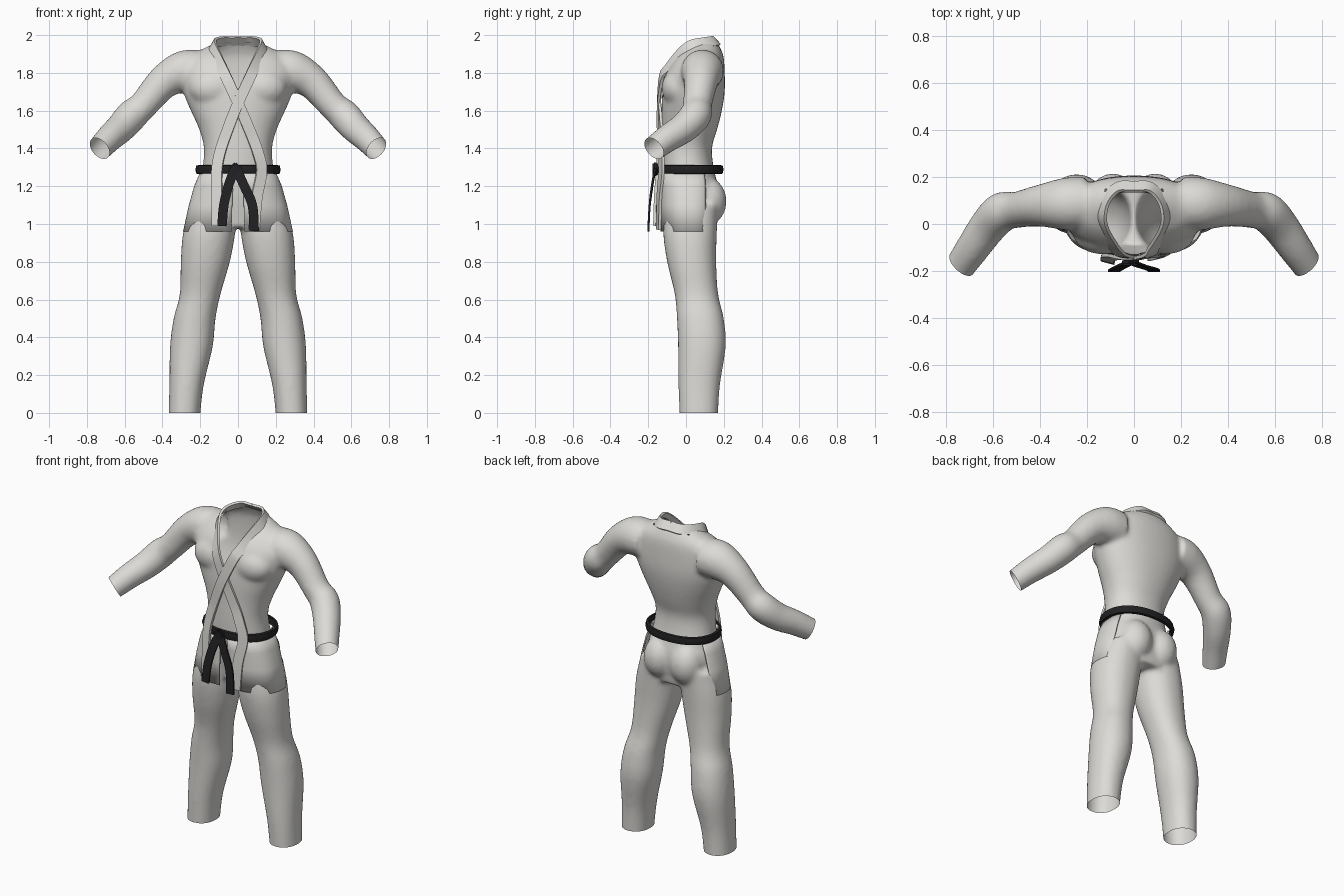
import bpy, bmesh, math
from mathutils import Vector, Matrix
from mathutils.bvhtree import BVHTree

cube = bpy.data.objects.get("Cube")
if cube:
    bpy.data.objects.remove(cube, do_unlink=True)


def material(name, rgb):
    m = bpy.data.materials.new(name)
    m.use_nodes = True
    m.diffuse_color = (*rgb, 1)
    bsdf = m.node_tree.nodes["Principled BSDF"]
    bsdf.inputs["Base Color"].default_value = (*rgb, 1)
    bsdf.inputs["Roughness"].default_value = 0.8
    return m


CLOTH = material("off white cloth", (0.72, 0.71, 0.68))
BLACK = material("black belt cloth", (0.015, 0.015, 0.017))


def make_object(name, bm, mat, angle=40):
    me = bpy.data.meshes.new(name)
    bmesh.ops.recalc_face_normals(bm, faces=bm.faces[:])
    bm.to_mesh(me)
    bm.free()
    me.materials.append(mat)
    me.shade_smooth()
    me.set_sharp_from_angle(angle=math.radians(angle))
    ob = bpy.data.objects.new(name, me)
    bpy.context.collection.objects.link(ob)
    return ob


def loft(bm, rings, closed=True, caps=True):
    """Bridge rows of points with quads."""
    rows = [[bm.verts.new(p) for p in r] for r in rings]
    n = len(rows[0])
    for a, b in zip(rows, rows[1:]):
        for i in range(n if closed else n - 1):
            j = (i + 1) % n
            bm.faces.new((a[i], a[j], b[j], b[i]))
    if caps:
        bm.faces.new(rows[0])
        bm.faces.new(rows[-1])


def smooth_path(pts, steps=6):
    """Catmull-Rom curve through tuples of any length."""
    p = [Vector(q) for q in pts]
    p = [2 * p[0] - p[1]] + p + [2 * p[-1] - p[-2]]
    out = []
    for a, b, c, d in zip(p, p[1:], p[2:], p[3:]):
        for s in range(steps):
            t = s / steps
            out.append(0.5 * (2 * b + (c - a) * t + (2 * a - 5 * b + 4 * c - d) * t ** 2
                              + (3 * b - a - 3 * c + d) * t ** 3))
    return out + [p[-2]]


def power(v, e):
    return math.copysign(abs(v) ** e, v)


def oval(cx, y0, y1, z, rx, e=0.92, n=40):
    """Horizontal rounded ring between front y0 and back y1."""
    cy, ry = (y0 + y1) / 2, (y1 - y0) / 2
    turn = [math.tau * i / n for i in range(n)]
    return [(cx + rx * power(math.cos(a), e), cy + ry * power(math.sin(a), e), z) for a in turn]


def tangents(pts):
    last = len(pts) - 1
    return [(pts[min(i + 1, last)] - pts[max(i - 1, 0)]).normalized() for i in range(last + 1)]


def ribbon(name, pts, width, thick, normal, mat):
    """Flat band with a box section, facing along normal(p)."""
    bm = bmesh.new()
    rings = []
    for p, t in zip(pts, tangents(pts)):
        w = t.cross(normal(p)).normalized()
        n = w.cross(t).normalized()
        w, n = w * width / 2, n * thick / 2
        rings.append([p + w + n, p - w + n, p - w - n, p + w - n])
    loft(bm, rings)
    return make_object(name, bm, mat)


# Suit: torso, arms and legs are fused into one soft shell
bm = bmesh.new()
TORSO = [(-.09, .16, .98, .19), (-.12, .18, 1.15, .215), (-.13, .15, 1.28, .19),
         (-.132, .137, 1.40, .18), (-.13, .165, 1.50, .205), (-.13, .19, 1.60, .25),
         (-.125, .205, 1.70, .29), (-.11, .205, 1.80, .30), (-.06, .2, 1.88, .26),
         (-.01, .185, 1.925, .19), (.03, .165, 1.965, .11)]
loft(bm, [oval(0, *r) for r in smooth_path(TORSO, 3)])

ARM = [(.20, .09, 1.81, .11), (.29, .085, 1.805, .112), (.395, .078, 1.75, .09),
       (.50, .06, 1.63, .077), (.562, .05, 1.575, .085), (.62, -.01, 1.51, .08),
       (.68, -.095, 1.455, .073), (.732, -.17, 1.40, .066), (.767, -.22, 1.365, .063)]
LEG = [(.285, -.035, .168, -.06, .083), (.283, -.035, .17, 0, .084), (.272, -.04, .18, .15, .091),
       (.247, -.042, .21, .35, .113), (.23, -.048, .2, .5, .111), (.2, -.06, .17, .63, .108),
       (.173, -.1, .16, .8, .13), (.153, -.12, .163, .95, .138), (.125, -.11, .17, 1.1, .125)]
for side in (1, -1):
    path = smooth_path(ARM, 4)
    centres = [Vector((side * q[0], q[1], q[2])) for q in path]
    rings = []
    for c, t, q in zip(centres, tangents(centres), path):
        u = t.cross(Vector((0, 1, 0))).normalized()
        v = t.cross(u)
        rings.append([c + q[3] * (u * math.cos(a) + v * math.sin(a))
                      for a in [math.tau * i / 28 for i in range(28)]])
    loft(bm, rings)
    loft(bm, [oval(side * q[0], *q[1:]) for q in smooth_path(LEG, 4)])
    # Buttock and chest volumes
    for centre, size in (((.09, .115, 1.12), (.1, .1, .125)), ((.13, -.04, 1.72), (.13, .09, .1))):
        place = Matrix.Translation((side * centre[0], *centre[1:])) @ Matrix.Diagonal((*size, 1))
        bmesh.ops.create_uvsphere(bm, u_segments=24, v_segments=16, radius=1, matrix=place)
suit = make_object("suit", bm, CLOTH)
remesh = suit.modifiers.new("fuse", 'REMESH')
remesh.mode = 'VOXEL'
remesh.voxel_size = 0.013
soften = suit.modifiers.new("soften", 'SMOOTH')
soften.factor = 0.5
soften.iterations = 8
graph = bpy.context.evaluated_depsgraph_get()
shell = bpy.data.meshes.new_from_object(suit.evaluated_get(graph))
suit.modifiers.clear()

# Open the ankles, cuffs and neckline
bm = bmesh.new()
bm.from_mesh(shell)
surface = BVHTree.FromBMesh(bm)


def cut(faces, point, normal):
    geom = set(faces)
    for f in faces:
        geom.update(f.verts)
        geom.update(f.edges)
    bmesh.ops.bisect_plane(bm, geom=list(geom), plane_co=point, plane_no=normal, clear_outer=True)


cut([f for f in bm.faces if f.calc_center_median().z < 0.2], (0, 0, 0), (0, 0, -1))
for side in (1, -1):
    sleeve = [f for f in bm.faces if f.calc_center_median().x * side > 0.55]
    cut(sleeve, (side * .732, -.17, 1.40), (side * .6, -.62, -.5))


def in_neckline(c):
    return c.z > 1.64 and c.y < 0.15 and abs(c.x) < min(0.12, 0.46 * (c.z - 1.64))


hole = [f for f in bm.faces if in_neckline(f.calc_center_median())]
bmesh.ops.delete(bm, geom=hole, context='FACES')
bm.to_mesh(shell)
bm.free()
shell.materials.clear()
shell.materials.append(CLOTH)
shell.shade_smooth()
suit.data = shell

# Jacket skirt: one side panel, mirrored, open at front and back
bm = bmesh.new()
rows = []
for z, rx, ry, cy in ((1.29, .19, .15, .01), (1.2, .228, .152, .015), (1.1, .256, .152, .016),
                      (.96, .287, .152, .02)):
    turn = [math.radians(-86 + 116 * i / 24) for i in range(25)]
    rows.append([(rx * power(math.cos(a), .8), cy + ry * power(math.sin(a), .8), z) for a in turn])
loft(bm, rows, closed=False, caps=False)
skirt = make_object("jacket_skirt", bm, CLOTH)
skirt.modifiers.new("mirror", 'MIRROR')
solid = skirt.modifiers.new("thickness", 'SOLIDIFY')
solid.thickness = 0.008
solid.offset = 0


# Lapels run from the back of the collar, cross the chest and hang below the belt
def lapel_normal(p):
    k = min(1, max(0, (p.z - 1.75) / 0.15))
    return Vector(((0.5 + 0.8 * k) * p.x, p.y - 0.05, 0.1 * k))


COLLAR = [(0, .158, 1.97), (.07, .155, 1.968), (.12, .1, 1.96), (.135, .02, 1.942),
          (.108, -.055, 1.875), (.062, -.125, 1.775), (0, -.14, 1.64)]
TAILS = {"left_lapel": (1, .018, [(-.055, -.14, 1.5), (-.095, -.14, 1.38), (-.112, -.145, 1.28),
                                  (-.112, -.155, 1.14), (-.11, -.16, .99)]),
         "right_lapel": (-1, .008, [(.06, -.13, 1.5), (.105, -.13, 1.38), (.125, -.13, 1.28),
                                    (.1, -.142, 1.14), (.085, -.145, .97)])}
for name, (side, lift, tail) in TAILS.items():
    pts = smooth_path([(side * x, y, z) for x, y, z in COLLAR] + tail, 5)
    for p in pts:
        hit = surface.ray_cast(Vector((p.x, -1, p.z)), Vector((0, 1, 0)))[0]
        if hit and p.z < 1.8:
            p.y = min(p.y, hit.y - lift)
    ribbon(name, pts, 0.058, 0.014, lapel_normal, CLOTH)

# Belt loop with a rounded band section
bm = bmesh.new()
SECTION = [(-.008, 1.264), (.006, 1.267), (.011, 1.288), (.006, 1.309), (-.008, 1.312)]
loft(bm, [oval(0, -.14 - g, .188 + g, z, .215 + g, 0.9, 56) for g, z in SECTION], caps=False)
make_object("belt", bm, BLACK)

# Belt knot
bm = bmesh.new()
bmesh.ops.create_cube(bm, size=1, matrix=Matrix.Translation((-.015, -.162, 1.29))
                      @ Matrix.Rotation(math.radians(45), 4, 'Y') @ Matrix.Diagonal((.058, .03, .058, 1)))
bmesh.ops.bevel(bm, geom=bm.edges[:], offset=0.008, segments=2, affect='EDGES')
make_object("belt_knot", bm, BLACK)

# Hanging belt ends
for name, x, z in (("right_belt_end", -.085, .99), ("left_belt_end", .086, .962)):
    pts = smooth_path([(-.012, -.162, 1.3), (-.01 + x * .45, -.178, 1.21),
                       (x * .88, -.192, 1.1), (x, -.199, z)], 5)
    ribbon(name, pts, 0.05, 0.01, lambda p: Vector((0, -1, 0)), BLACK)
